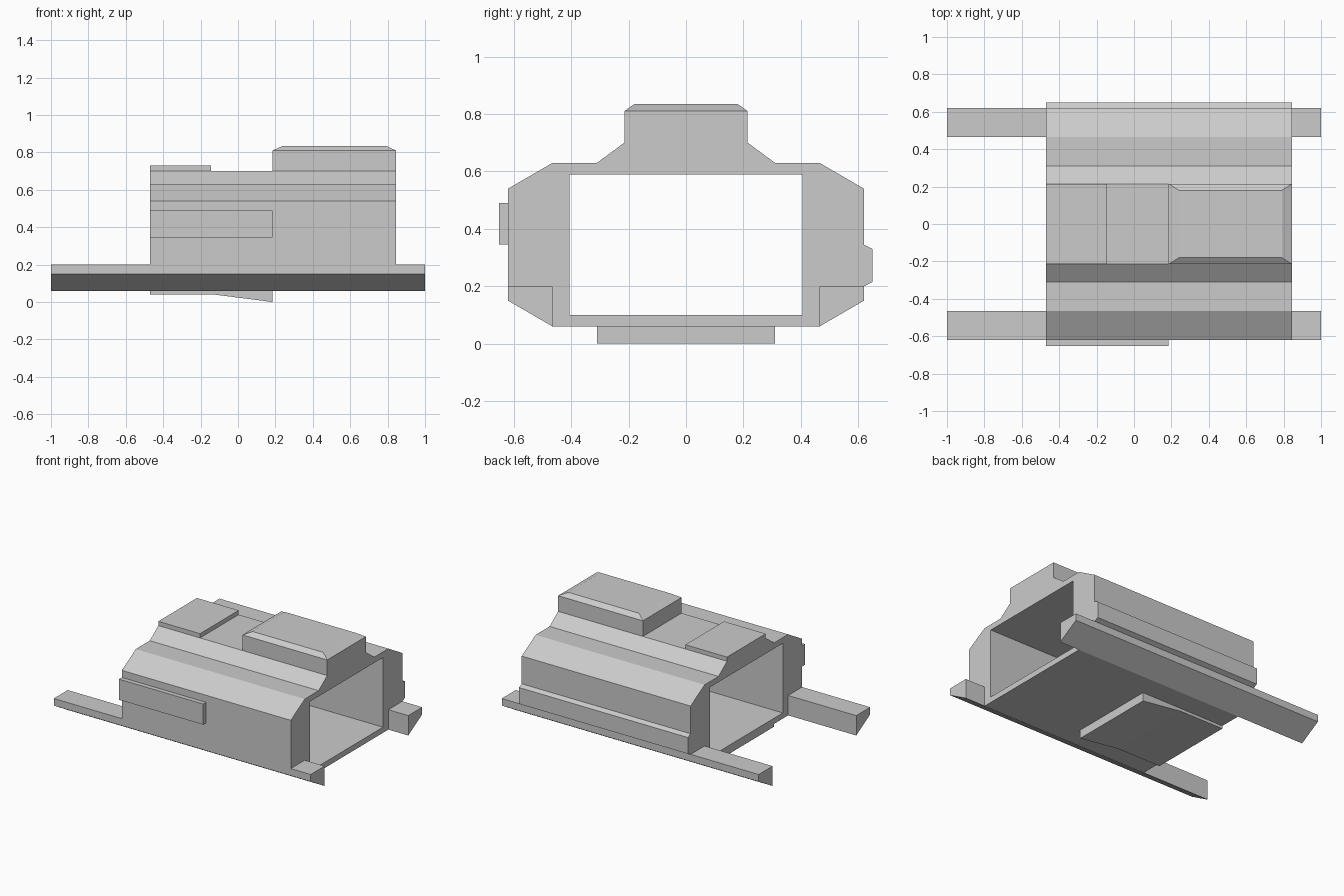
import bpy, bmesh
from mathutils import Vector

if "Cube" in bpy.data.objects:
    bpy.data.objects.remove(bpy.data.objects["Cube"])

X0, X1, XM = -0.47, 0.845, 0.185   # body ends and mid station


def prism(name, profile, axis, a, b):
    """Extrude a 2D profile along x (profile is y,z) or y (profile is x,z)."""
    bm = bmesh.new()
    place = (lambda p: (a, p[0], p[1])) if axis == 'x' else (lambda p: (p[0], a, p[1]))
    face = bm.faces.new([bm.verts.new(place(p)) for p in profile])
    ext = bmesh.ops.extrude_face_region(bm, geom=[face])
    d = Vector((b - a, 0, 0)) if axis == 'x' else Vector((0, b - a, 0))
    bmesh.ops.translate(bm, vec=d,
                        verts=[g for g in ext['geom'] if isinstance(g, bmesh.types.BMVert)])
    return finish(name, bm)


def finish(name, bm):
    bmesh.ops.recalc_face_normals(bm, faces=bm.faces)
    me = bpy.data.meshes.new(name)
    bm.to_mesh(me)
    bm.free()
    ob = bpy.data.objects.new(name, me)
    bpy.context.collection.objects.link(ob)
    return ob


def rect(u0, u1, v0, v1):
    return [(u0, v0), (u1, v0), (u1, v1), (u0, v1)]


# Hollow body: symmetric outer profile, notched at the bottom for the rails
half = [(0.465, 0.06), (0.465, 0.20), (0.62, 0.20), (0.62, 0.54),
        (0.465, 0.63), (0.31, 0.63), (0.215, 0.70)]
body = prism("body_shell", half + [(-y, z) for y, z in reversed(half)], 'x', X0, X1)
cutter = prism("tunnel_cutter", rect(-0.405, 0.405, 0.10, 0.59), 'x', -0.6, 1.0)
cutter.hide_render = True
mod = body.modifiers.new("tunnel", 'BOOLEAN')
mod.operation, mod.solver, mod.object = 'DIFFERENCE', 'EXACT', cutter
bpy.context.view_layer.objects.active = body
bpy.ops.object.modifier_apply(modifier=mod.name)
bpy.data.objects.remove(cutter)

# Long rails on both sides
for side, s in (("front", -1), ("back", 1)):
    prism(side + "_rail", [(s * y, z) for y, z in
          ((0.465, 0.06), (0.62, 0.15), (0.62, 0.20), (0.465, 0.20))], 'x', -1, 1)

# Side details: flat plate on the front, bevelled ridge on the back
prism("front_plate", rect(-0.652, -0.62, 0.345, 0.49), 'x', X0, XM)
prism("back_ridge", [(0.62, 0.20), (0.65, 0.215), (0.65, 0.33), (0.62, 0.345)], 'x', X0, X1)

# Low pad on the roof and wedge under the floor
prism("roof_pad", rect(-0.215, 0.215, 0.70, 0.73), 'x', X0, -0.145)
prism("floor_wedge", [(X0, 0.06), (X0, 0.04), (-0.13, 0.04), (XM, 0.0), (XM, 0.06)],
      'y', -0.31, 0.31)

# Roof box with chamfered top: three stacked rectangles
bm = bmesh.new()
rings = [[bm.verts.new((x, y, z)) for x, y in rect(XM + i, X1 - i, -0.215 + j, 0.215 - j)]
         for i, j, z in ((0, 0, 0.70), (0, 0, 0.81), (0.055, 0.035, 0.835))]
for lo, hi in zip(rings, rings[1:]):
    for k in range(4):
        n = (k + 1) % 4
        bm.faces.new((lo[k], lo[n], hi[n], hi[k]))
bm.faces.new(rings[0])
bm.faces.new(rings[-1])
finish("roof_box", bm)
